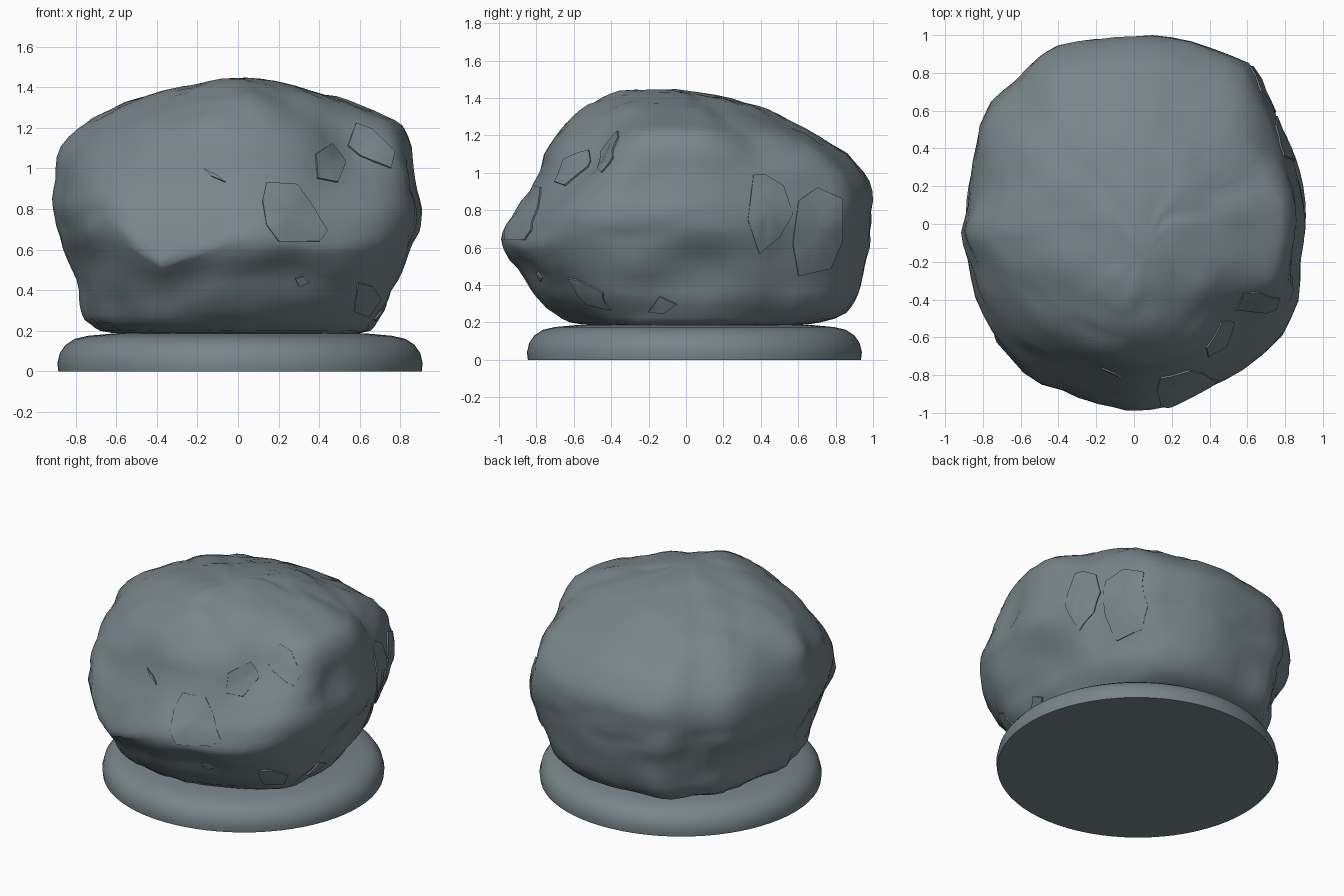
import bpy, bmesh, math
from mathutils import Vector, noise
from mathutils.bvhtree import BVHTree

if "Cube" in bpy.data.objects:
    bpy.data.objects.remove(bpy.data.objects["Cube"])

stone = bpy.data.materials.new("slate_grey")
stone.diffuse_color = (0.188, 0.235, 0.254, 1)
stone.use_nodes = True
stone.node_tree.nodes["Principled BSDF"].inputs["Base Color"].default_value = stone.diffuse_color


def finish(bm, name, angle):
    bmesh.ops.recalc_face_normals(bm, faces=bm.faces)
    me = bpy.data.meshes.new(name)
    bm.to_mesh(me)
    bm.free()
    me.materials.append(stone)
    ob = bpy.data.objects.new(name, me)
    bpy.context.collection.objects.link(ob)
    bpy.ops.object.select_all(action='DESELECT')
    ob.select_set(True)
    bpy.context.view_layer.objects.active = ob
    bpy.ops.object.shade_smooth_by_angle(angle=math.radians(angle))
    return ob


def loft(bm, rings):
    loops = [[bm.verts.new(p) for p in r] for r in rings]
    n = len(loops[0])
    for a, b in zip(loops, loops[1:]):
        for i in range(n):
            j = (i + 1) % n
            bm.faces.new((a[i], a[j], b[j], b[i]))
    return loops


def lerp_table(table, x):
    for (x0, y0), (x1, y1) in zip(table, table[1:]):
        if x0 <= x <= x1:
            return y0 + (y1 - y0) * (x - x0) / (x1 - x0)
    return 0


# Round base disc with a rounded upper rim
profile = [(0.895, 0), (0.9, 0.04), (0.888, 0.09), (0.86, 0.13), (0.815, 0.16),
           (0.75, 0.175), (0.62, 0.187)]
bm = bmesh.new()
N = 72
loops = loft(bm, [[(0.01 + r * math.cos(2 * math.pi * i / N),
                    0.045 + 0.995 * r * math.sin(2 * math.pi * i / N), z)
                   for i in range(N)] for r, z in profile])
bm.faces.new(loops[0])
bm.faces.new(loops[-1])
finish(bm, "base_disc", 40)

# Boulder: plan outline scaled to the width and depth at each height
outline = [(0.91, 0), (0.89, 0.2), (0.83, 0.4), (0.78, 0.52), (0.7, 0.71), (0.6, 0.85),
           (0.4, 0.94), (0.2, 0.99), (0, 1), (-0.2, 0.98), (-0.4, 0.95), (-0.51, 0.9),
           (-0.62, 0.76), (-0.75, 0.65), (-0.81, 0.52), (-0.84, 0.33), (-0.88, 0.1),
           (-0.92, -0.05), (-0.89, -0.2), (-0.83, -0.42), (-0.74, -0.62), (-0.6, -0.8),
           (-0.4, -0.9), (-0.2, -0.965), (-0.04, -1), (0.2, -0.97), (0.4, -0.88),
           (0.6, -0.77), (0.8, -0.6), (0.88, -0.43), (0.885, -0.2)]
levels = [  # z, x min, x max, y min, y max
    (0.185, 0.55, 0.55, 0.5, 0.6), (0.2, 0.68, 0.66, 0.62, 0.72),
    (0.25, 0.76, 0.70, 0.72, 0.86), (0.32, 0.78, 0.75, 0.78, 0.91),
    (0.4, 0.79, 0.78, 0.84, 0.94), (0.5, 0.82, 0.83, 0.90, 0.96),
    (0.6, 0.865, 0.87, 0.975, 0.975), (0.66, 0.89, 0.89, 1.0, 0.98),
    (0.72, 0.905, 0.91, 0.975, 0.985), (0.8, 0.925, 0.915, 0.92, 0.99),
    (0.9, 0.915, 0.895, 0.845, 0.995), (1.0, 0.895, 0.88, 0.79, 0.945),
    (1.1, 0.86, 0.865, 0.765, 0.86), (1.2, 0.79, 0.82, 0.705, 0.71),
    (1.25, 0.72, 0.75, 0.655, 0.61), (1.3, 0.63, 0.62, 0.60, 0.51),
    (1.35, 0.49, 0.50, 0.53, 0.385), (1.39, 0.32, 0.37, 0.45, 0.25),
    (1.43, 0.12, 0.2, 0.35, 0.07)]
bm = bmesh.new()
rings = []
for z, x0, x1, y0, y1 in levels:
    soft = 0.09 * min(max((z - 1.0) / 0.25, 0), 1)   # trim the diagonals near the top
    ring = []
    for x, y in outline:
        k = 1 - soft * math.sin(2 * math.atan2(y, x / 0.92)) ** 2
        ring.append((k * x / 0.92 * (x1 if x > 0 else x0), k * y * (y1 if y > 0 else y0), z))
    rings.append(ring)
loops = loft(bm, rings)
bm.faces.new(loops[0])
top = bm.verts.new((0.05, -0.17, 1.44))
for i in range(len(outline)):
    bm.faces.new((loops[-1][i], loops[-1][(i + 1) % len(outline)], top))
bmesh.ops.recalc_face_normals(bm, faces=bm.faces)
bmesh.ops.subdivide_edges(bm, edges=bm.edges[:], cuts=1, use_grid_fill=True, smooth=0.4)

# Wavy lip along the front
lip = [(-0.95, 0), (-0.65, 0.07), (-0.5, -0.06), (-0.4, -0.15), (-0.2, -0.08), (0, 0),
       (0.2, -0.02), (0.4, -0.06), (0.6, -0.04), (0.8, 0.04), (0.95, 0)]
for v in bm.verts:
    w = max(0, 1 - abs(v.co.z - 0.66) / 0.42) * min(max((-v.co.y - 0.3) / 0.3, 0), 1)
    v.co.z += lerp_table(lip, v.co.x) * w
bm.normal_update()

# Hollows and worn bulges: place, radius, depth
dents = [((-0.35, -0.85, 0.38), 0.2, 0.04), ((0.2, -0.86, 0.42), 0.2, 0.025),
         ((0.82, 0.12, 0.5), 0.2, 0.045), ((0.86, -0.2, 0.95), 0.2, 0.025),
         ((0.6, -0.56, 1.13), 0.24, 0.085), ((-0.6, -0.02, 1.25), 0.12, 0.02),
         ((-0.7, -0.65, 0.62), 0.15, -0.02), ((-0.75, 0.55, 0.5), 0.2, 0.025)]
moves = []
for v in bm.verts:
    d = noise.noise(v.co * 3.2 + Vector((3, 1, 7))) * 0.02
    dist = noise.voronoi(v.co * 4 + Vector((5, 2, 1)))[0]
    d += (min(dist[1] - dist[0], 0.4) - 0.2) * 0.035
    for c, r, depth in dents:
        d -= depth * math.exp(-((v.co - Vector(c)).length / r) ** 2 * 1.5)
    if v.co.z > 0.22:
        moves.append((v, v.normal * d))
for v, m in moves:
    v.co += m
bmesh.ops.triangulate(bm, faces=[f for f in bm.faces if len(f.verts) > 4])
tree = BVHTree.FromBMesh(bm)
finish(bm, "boulder", 50)


# Thin chipped flakes laid on the rock, outlined as seen from the front or right
def flake(name, corners, side):
    def hit(a, b):
        start, ray = ((a, -3, b), (0, 1, 0)) if side == "front" else ((3, a, b), (-1, 0, 0))
        return tree.ray_cast(Vector(start), Vector(ray))[:2]
    pts = []
    for (a, b), (c, d) in zip(corners, corners[1:] + corners[:1]):
        pts += [(a + (c - a) * t / 3, b + (d - b) * t / 3) for t in range(3)]
    ca = sum(p[0] for p in pts) / len(pts)
    cb = sum(p[1] for p in pts) / len(pts)
    inner = [hit((a + ca) / 2, (b + cb) / 2) for a, b in pts]
    outer = [hit(a, b) for a, b in pts]
    mid = hit(ca, cb)
    bm = bmesh.new()
    loops = loft(bm, [[p - n * 0.01 for p, n in outer], [p + n * 0.009 for p, n in outer],
                      [p + n * 0.009 for p, n in inner]])
    c = bm.verts.new(mid[0] + mid[1] * 0.009)
    for i in range(len(pts)):
        bm.faces.new((loops[-1][i], loops[-1][(i + 1) % len(pts)], c))
    bm.faces.new(loops[0])
    finish(bm, name, 40)


flake("front_flake", [(0.14, 0.93), (0.29, 0.92), (0.36, 0.82), (0.44, 0.69), (0.4, 0.64),
                      (0.2, 0.64), (0.14, 0.72), (0.12, 0.84)], "front")
flake("front_upper_flake", [(0.38, 1.07), (0.46, 1.12), (0.53, 1.03), (0.49, 0.93),
                            (0.39, 0.95)], "front")
flake("corner_flake", [(0.58, 1.22), (0.66, 1.19), (0.77, 1.08), (0.75, 1.0), (0.6, 1.06),
                       (0.54, 1.11)], "front")
flake("front_small_chip", [(0.28, 0.46), (0.32, 0.47), (0.35, 0.44), (0.3, 0.42)], "front")
flake("front_slit_chip", [(-0.17, 1.0), (-0.11, 0.97), (-0.06, 0.93), (-0.13, 0.96)], "front")
flake("front_low_flake", [(0.59, 0.44), (0.66, 0.42), (0.7, 0.36), (0.64, 0.27),
                          (0.57, 0.3)], "front")
flake("side_flake", [(0.36, 0.99), (0.42, 0.99), (0.52, 0.93), (0.57, 0.78), (0.5, 0.66),
                     (0.39, 0.57), (0.33, 0.75)], "right")
flake("side_rear_flake", [(0.6, 0.85), (0.7, 0.92), (0.83, 0.86), (0.83, 0.63), (0.77, 0.49),
                          (0.6, 0.45), (0.57, 0.62)], "right")
flake("side_low_chip", [(-0.2, 0.26), (-0.14, 0.34), (-0.05, 0.3), (-0.12, 0.25)], "right")
